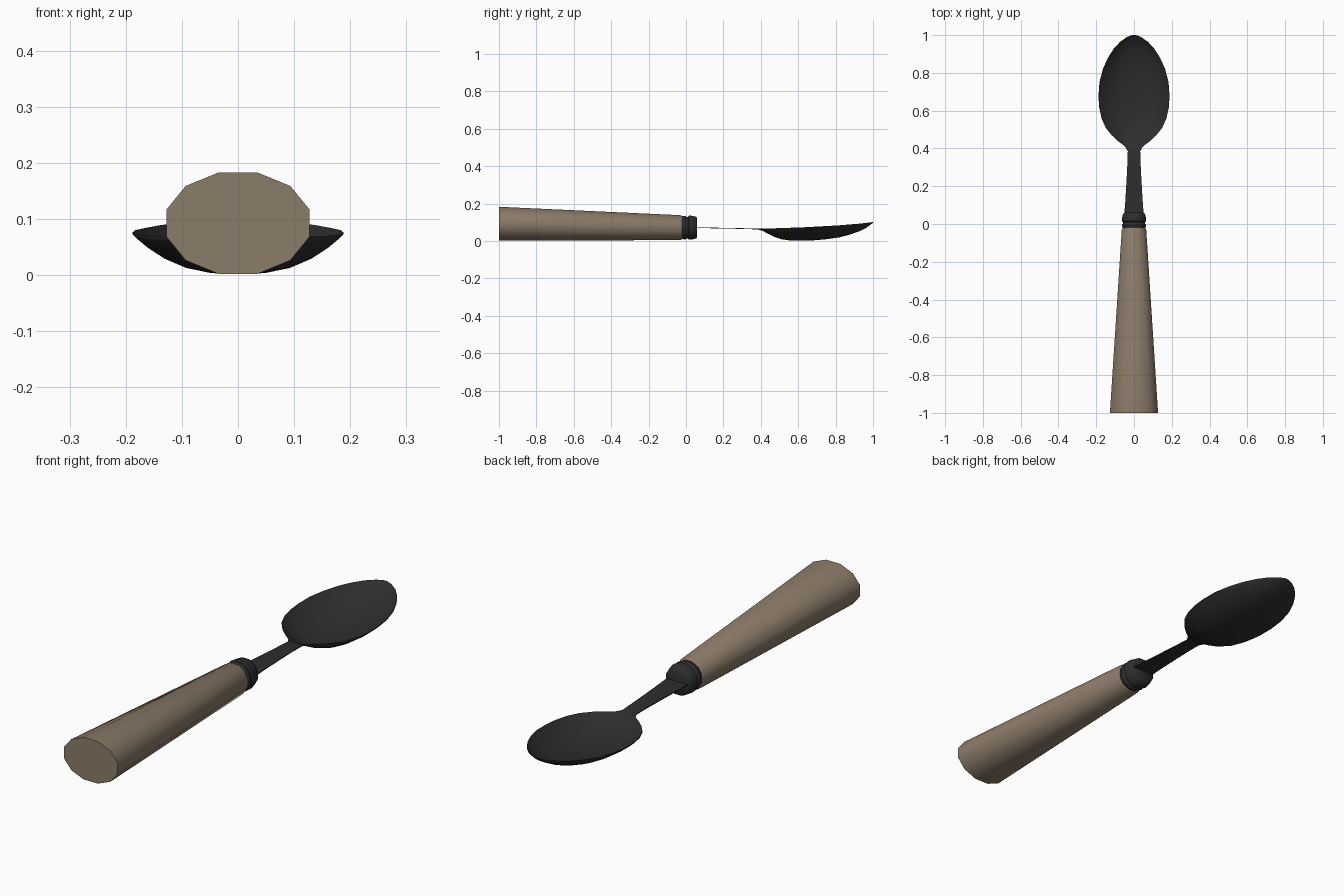
import bpy, bmesh, math

if "Cube" in bpy.data.objects:
    bpy.data.objects.remove(bpy.data.objects["Cube"])


def material(name, rgb):
    m = bpy.data.materials.new(name)
    m.diffuse_color = (*rgb, 1)
    m.use_nodes = True
    m.node_tree.nodes["Principled BSDF"].inputs["Base Color"].default_value = m.diffuse_color
    return m


WOOD = material("tan_wood", (0.26, 0.2, 0.14))
METAL = material("dark_metal", (0.027, 0.027, 0.027))


def loft(name, rings, mat, angle):
    """Skin closed rings of points, cap both ends and smooth the soft edges."""
    bm = bmesh.new()
    loops = [[bm.verts.new(p) for p in ring] for ring in rings]
    n = len(loops[0])
    for a, b in zip(loops, loops[1:]):
        for i in range(n):
            j = (i + 1) % n
            bm.faces.new((a[i], a[j], b[j], b[i]))
    bm.faces.new(loops[0])
    bm.faces.new(loops[-1])
    bmesh.ops.recalc_face_normals(bm, faces=bm.faces[:])
    mesh = bpy.data.meshes.new(name)
    bm.to_mesh(mesh)
    bm.free()
    mesh.materials.append(mat)
    ob = bpy.data.objects.new(name, mesh)
    bpy.context.collection.objects.link(ob)
    bpy.ops.object.select_all(action='DESELECT')
    ob.select_set(True)
    bpy.context.view_layer.objects.active = ob
    bpy.ops.object.shade_smooth_by_angle(angle=math.radians(angle))
    return ob


def ellipse(y, cz, rx, rz, n=12):
    return [(rx * math.cos((i + .5) * math.tau / n), y,
             cz + rz * math.sin((i + .5) * math.tau / n)) for i in range(n)]


# Handle: twelve-sided taper
loft("handle", [ellipse(*s) for s in (
    (-1.0, .0925, .132, .0937), (-.03, .0715, .067, .069),
    (-.017, .0715, .060, .062))], WOOD, 40)

# Collar: turned rings between handle and stem
loft("collar", [ellipse(y, .0715, r, r) for y, r in (
    (-.025, .050), (-.022, .062), (-.006, .066), (.002, .060), (.010, .060),
    (.016, .067), (.030, .066), (.054, .060), (.060, .052))], METAL, 40)

# Stem and bowl: y, half width, rim height, bowl depth
stations = [
    (.045, .052, .073, 0), (.12, .046, .072, 0), (.22, .040, .070, 0),
    (.32, .035, .068, 0), (.385, .033, .066, .001), (.41, .047, .066, .008),
    (.44, .086, .067, .026), (.47, .118, .068, .042), (.51, .150, .069, .056),
    (.56, .172, .071, .065), (.62, .185, .073, .068), (.68, .188, .076, .069),
    (.75, .183, .080, .067), (.82, .165, .084, .061), (.88, .138, .089, .050),
    (.93, .106, .093, .036), (.965, .073, .097, .022), (.99, .037, .100, .007),
    (1.0, .010, .102, 0)]


def section(y, w, rim, depth, thick=.006, n=12):
    pts = []
    for i in range(n + 1):
        t = math.sin((i / n - .5) * math.pi)
        pts.append((w * t, y, rim - depth * (1 - abs(t) ** 2.6)))
    return pts + [(x, y, z - thick * .5 - .0005) for x, y, z in reversed(pts)]


loft("spoon_bowl_and_stem", [section(*s) for s in stations], METAL, 45)
